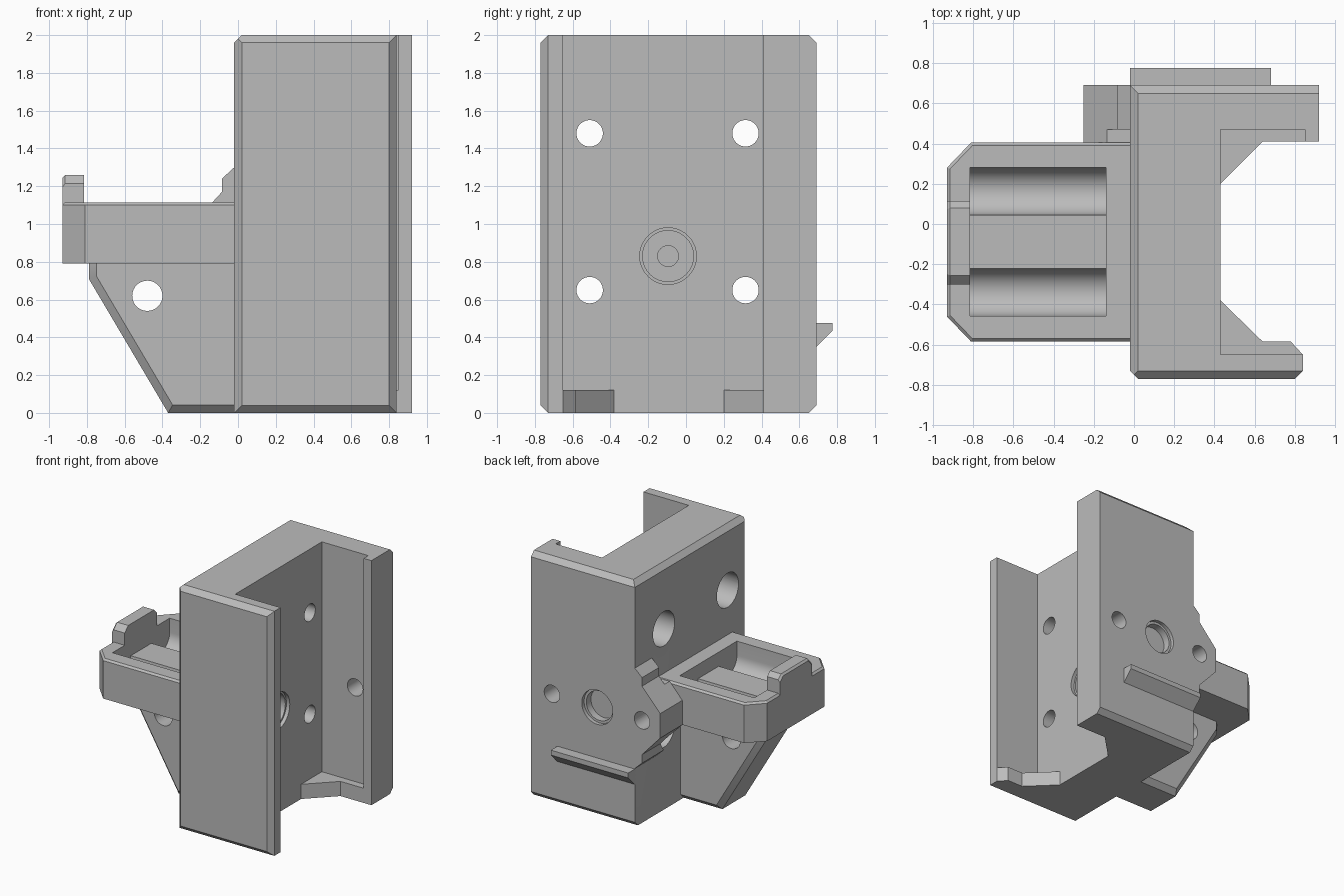
import bpy, bmesh, math
from mathutils import Vector

cube = bpy.data.objects.get("Cube")
if cube:
    bpy.data.objects.remove(cube)

grey = bpy.data.materials.new("plain_grey")
grey.use_nodes = True
grey.diffuse_color = (0.5, 0.5, 0.5, 1)
grey.node_tree.nodes["Principled BSDF"].inputs["Base Color"].default_value = (0.5, 0.5, 0.5, 1)


def prism(name, pts, axis, lo, hi, bevel=0, pick=None):
    """Extrude a 2D profile along an axis, chamfering the picked edges."""
    place = {"x": lambda a, b, h: (h, a, b),
             "y": lambda a, b, h: (a, h, b),
             "z": lambda a, b, h: (a, b, h)}[axis]
    bm = bmesh.new()
    low = [bm.verts.new(place(a, b, lo)) for a, b in pts]
    high = [bm.verts.new(place(a, b, hi)) for a, b in pts]
    n = len(pts)
    bm.faces.new(low)
    bm.faces.new(high)
    for i in range(n):
        j = (i + 1) % n
        bm.faces.new((low[i], low[j], high[j], high[i]))
    bmesh.ops.recalc_face_normals(bm, faces=bm.faces)
    if bevel:
        edges = [e for e in bm.edges if pick(e.verts[0].co, e.verts[1].co)]
        bmesh.ops.bevel(bm, geom=edges, offset=bevel, segments=1, affect="EDGES")
    mesh = bpy.data.meshes.new(name)
    bm.to_mesh(mesh)
    bm.free()
    mesh.materials.append(grey)
    obj = bpy.data.objects.new(name, mesh)
    bpy.context.collection.objects.link(obj)
    return obj


def arc(cx, cy, r, start, end, steps):
    return [(cx + r * math.cos(math.radians(start + (end - start) * i / steps)),
             cy + r * math.sin(math.radians(start + (end - start) * i / steps)))
            for i in range(steps + 1)]


def drill(a, b, r, axis, lo, hi):
    return prism("cutter", arc(a, b, r, 0, 360, 40)[:-1], axis, lo, hi)


def cut(obj, cutters):
    """Subtract the cutters one after another, then discard them."""
    for c in cutters:
        c.hide_render = True
        mod = obj.modifiers.new("cut", "BOOLEAN")
        mod.operation = "DIFFERENCE"
        mod.solver = "EXACT"
        mod.object = c
    graph = bpy.context.evaluated_depsgraph_get()
    graph.update()
    mesh = bpy.data.meshes.new_from_object(obj.evaluated_get(graph))
    obj.modifiers.clear()
    obj.data = mesh
    for c in cutters:
        bpy.data.objects.remove(c)


# Channel body: web, front flange and lipped back flange
C = 0.04
X0, YF, YB = -0.02, -0.77, 0.69
body = prism("channel_body", [
    (X0, YF + C), (X0 + C, YF), (0.80, YF), (0.84, YF + C), (0.84, -0.65),
    (0.43, -0.65), (0.43, 0.47), (0.85, 0.47), (0.85, 0.41), (0.92, 0.41),
    (0.92, YB), (X0, YB)], "z", 0, 2)


def corner(a, b, da, db):
    # Triangle that removes a chamfer, running past the corner
    m = 2.0
    return [(a + da * C * m, b - db * C * (m - 1)), (a - da * C * (m - 1), b + db * C * m),
            (a - da * C * m, b - db * C * m)]


cutters = [prism("cutter", corner(y, z, dy, dz), "x", -0.2, 1.2)
           for y, dy in ((YF, 1), (YB, -1)) for z, dz in ((0, 1), (2, -1))]
cutters.append(prism("cutter", corner(X0, 2, 1, -1), "y", -1, 1))

# Screw holes through the web, counterbored from the arm side
for y in (-0.51, 0.315):
    for z in (0.65, 1.48):
        cutters.append(drill(y, z, 0.07, "x", 0.15, 0.6))
        cutters.append(drill(y, z, 0.14, "x", -0.3, 0.2))

# Round pocket with a pilot hole inside the channel
cutters += [drill(-0.095, 0.83, 0.15, "x", 0.40, 0.6),
            drill(-0.095, 0.83, 0.135, "x", 0.34, 0.6),
            drill(-0.095, 0.83, 0.055, "x", 0.10, 0.6)]

# Back face: round pocket and two screw holes
TZ = 0.89
cutters += [drill(0.32, TZ, 0.14, "y", 0.66, 0.8),
            drill(0.32, TZ, 0.12, "y", 0.60, 0.8),
            drill(0.73, TZ, 0.07, "y", 0.42, 0.8),
            drill(-0.085, TZ, 0.07, "y", 0.45, 0.8)]
cut(body, cutters)

# Bottom corner shelves in the channel
prism("front_corner_shelf", [(0.42, -0.66), (0.84, -0.66), (0.84, -0.65), (0.78, -0.585),
                             (0.64, -0.585), (0.43, -0.38), (0.42, -0.38)], "z", 0, 0.12)
prism("back_corner_shelf", [(0.42, 0.48), (0.42, 0.20), (0.43, 0.20), (0.64, 0.41),
                            (0.86, 0.41), (0.86, 0.48)], "z", 0, 0.12)

# Rib on the back face
prism("back_rib", [(0.68, 0.35), (0.69, 0.35), (0.775, 0.435), (0.775, 0.475), (0.68, 0.475)],
      "x", X0, 0.68)

# Stepped side ear around the outer back screw
half = [(0.01, 0.41), (X0, 0.41), (-0.085, 0.35), (-0.085, 0.28), (-0.25, 0.10)]
ear_pts = [(x, TZ + d) for x, d in half] + [(x, TZ - d) for x, d in reversed(half)]
ear = prism("side_ear", ear_pts, "y", 0.405, YB)
cut(ear, [drill(-0.085, TZ, 0.07, "y", 0.45, 0.8),
          drill(0.315, 0.65, 0.14, "x", -0.3, 0.2),
          prism("cutter", [(-0.3, 1.115), (0.1, 1.115), (0.1, 1.5), (-0.3, 1.5)], "y", 0.3, 0.47)])

# Side arm with two round-bottomed troughs
TOP = 1.115
arm = prism("side_arm", [(0.0, -0.585), (-0.81, -0.585), (-0.93, -0.46), (-0.93, 0.28),
                         (-0.81, 0.405), (0.0, 0.405)], "z", 0.79, TOP, 0.015,
            lambda p, q: min(p.z, q.z) > 1.1 and min(p.x, q.x) < -0.1)
floor = 1.0
r = 0.118
trough = [(0.281, 1.3)] + arc(0.163, floor, r, 0, -180, 20) \
    + arc(-0.34, floor, r, 0, -180, 20) + [(-0.458, 1.3)]
cut(arm, [prism("cutter", trough, "x", -0.815, -0.14)])

# Raised end stop on the arm
prism("end_stop", [(-0.30, 1.09), (0.115, 1.09), (0.115, 1.225), (0.08, 1.26),
                   (-0.255, 1.26), (-0.30, 1.215)], "x", -0.93, -0.815, 0.015,
      lambda p, q: max(p.x, q.x) < -0.9 and min(p.z, q.z) > 1.2)

# Gusset below the arm with a cross hole
gusset = prism("arm_gusset", [(0.0, 0), (-0.37, 0), (-0.79, 0.71), (-0.79, 0.80), (0.0, 0.80)],
               "y", -0.28, 0.10, 0.042,
               lambda p, q: abs(p.y - q.y) < 0.01 and min(p.x, q.x) < -0.3
               and min(p.z, q.z) < 0.75)
cut(gusset, [drill(-0.48, 0.62, 0.08, "y", -0.5, 0.3)])

# Smooth only the round surfaces
bpy.ops.object.select_all(action="DESELECT")
for o in (body, ear, arm, gusset):
    o.select_set(True)
bpy.context.view_layer.objects.active = body
bpy.ops.object.shade_smooth_by_angle(angle=math.radians(25))
